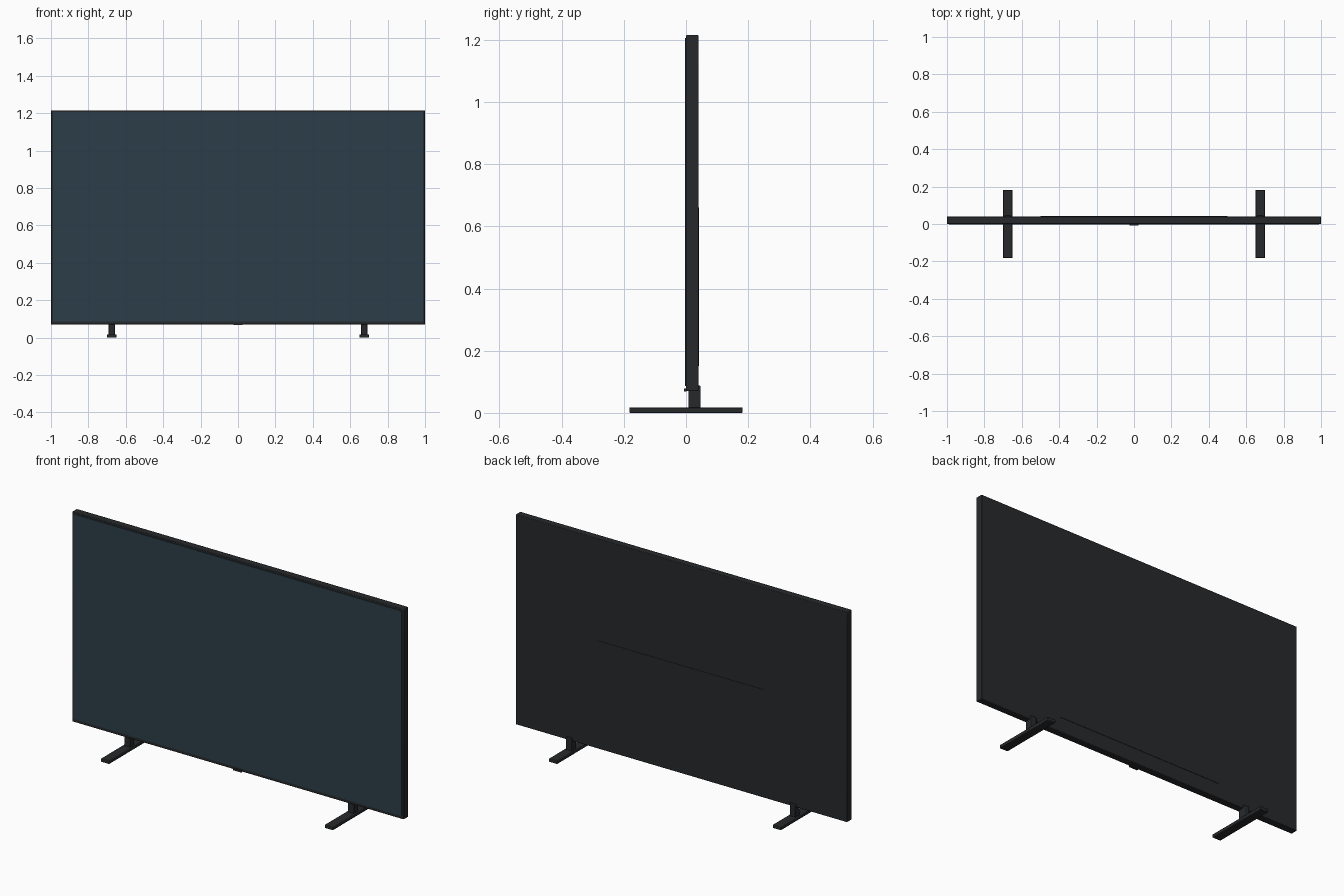
import bpy

if "Cube" in bpy.data.objects:
    bpy.data.objects.remove(bpy.data.objects["Cube"])


def material(name, color):
    m = bpy.data.materials.new(name)
    m.diffuse_color = (*color, 1)
    m.use_nodes = True
    m.node_tree.nodes["Principled BSDF"].inputs["Base Color"].default_value = m.diffuse_color
    return m


dark = material("dark_plastic", (0.02, 0.022, 0.024))
glass = material("screen_glass", (0.025, 0.047, 0.065))


def box(name, lo, hi, mat, bevel=0.0):
    """Box between two corners, with an optional small edge bevel."""
    centre = [(a + b) / 2 for a, b in zip(lo, hi)]
    bpy.ops.mesh.primitive_cube_add(size=1, location=centre)
    ob = bpy.context.object
    ob.name = name
    ob.scale = [b - a for a, b in zip(lo, hi)]
    bpy.ops.object.transform_apply(location=False, rotation=False, scale=True)
    ob.data.materials.append(mat)
    if bevel:
        mod = ob.modifiers.new("bevel", 'BEVEL')
        mod.width = bevel
        mod.segments = 2
        bpy.ops.object.shade_smooth_by_angle()
    return ob


# Slim cabinet with the display panel just proud of its front
box("cabinet", (-1, 0, 0.07), (1, 0.04, 1.215), dark, 0.003)
box("screen", (-0.99, -0.003, 0.087), (0.99, 0.004, 1.205), glass)

# Shallow electronics cover on the back
box("back_cover", (-0.5, 0.035, 0.15), (0.5, 0.042, 0.66), dark)

# Small sensor on the lower bezel
box("sensor", (-0.025, -0.007, 0.068), (0.025, 0.002, 0.078), dark)

# Two feet: flat bar on the floor plus a short neck up to the cabinet
for side, x in (("left", -0.675), ("right", 0.675)):
    box(f"{side}_foot", (x - 0.025, -0.182, 0), (x + 0.025, 0.182, 0.018), dark, 0.003)
    box(f"{side}_neck", (x - 0.0175, 0.008, 0.015), (x + 0.0175, 0.047, 0.088), dark, 0.003)
